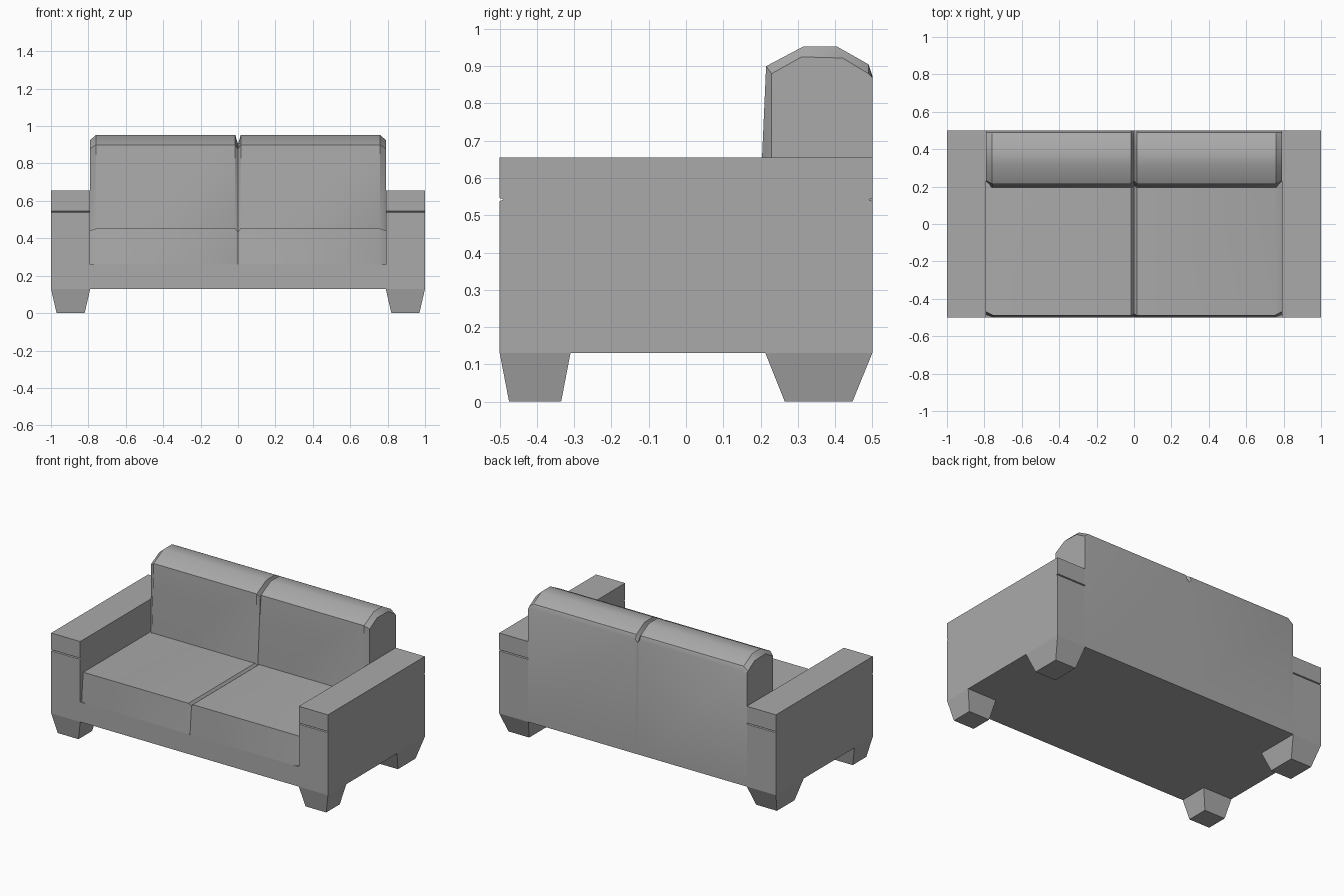
import bpy
import bmesh

cube = bpy.data.objects.get("Cube")
if cube:
    bpy.data.objects.remove(cube, do_unlink=True)

# Single upholstery colour
GREY = (0.4, 0.4, 0.4, 1.0)
fabric = bpy.data.materials.new("grey_fabric")
fabric.use_nodes = True
fabric.diffuse_color = GREY
fabric.node_tree.nodes["Principled BSDF"].inputs["Base Color"].default_value = GREY


def loft(name, sections, mirror=False):
    """Skin a list of equal-length point loops and cap both ends."""
    bm = bmesh.new()
    rings = [[bm.verts.new(p) for p in s] for s in sections]
    for a, b in zip(rings, rings[1:]):
        for i in range(len(a)):
            j = (i + 1) % len(a)
            bm.faces.new((a[i], a[j], b[j], b[i]))
    bm.faces.new(rings[0])
    bm.faces.new(rings[-1])
    bmesh.ops.recalc_face_normals(bm, faces=bm.faces)
    mesh = bpy.data.meshes.new(name)
    bm.to_mesh(mesh)
    bm.free()
    mesh.materials.append(fabric)
    obj = bpy.data.objects.new(name, mesh)
    bpy.context.collection.objects.link(obj)
    if mirror:
        obj.modifiers.new("Mirror", 'MIRROR')
    bpy.ops.object.select_all(action='DESELECT')
    obj.select_set(True)
    bpy.context.view_layer.objects.active = obj
    bpy.ops.object.shade_smooth_by_angle()
    return obj


def at_x(x, profile):
    return [(x, y, z) for y, z in profile]


def rect(x0, x1, y0, y1, z):
    return [(x0, y0, z), (x1, y0, z), (x1, y1, z), (x0, y1, z)]


def cushion_pair(name, full, end, seam, shoulder):
    """Two joined cushions: inset outer ends and a pinched centre seam."""
    loft(name, [at_x(-INNER, end), at_x(-shoulder, full), at_x(-0.015, full),
                at_x(0, seam),
                at_x(0.015, full), at_x(shoulder, full), at_x(INNER, end)])


INNER = 0.79    # inside face of the arms
FLOOR = 0.13    # underside of the body

# Base rail under the seat
loft("base", [rect(-INNER, INNER, -0.5, 0.2, FLOOR),
              rect(-INNER, INNER, -0.5, 0.2, 0.26)])

# Seat cushions
cushion_pair(
    "seat_cushions",
    [(-0.5, 0.26), (-0.49, 0.455), (0.25, 0.455), (0.25, 0.26)],
    [(-0.485, 0.26), (-0.47, 0.442), (0.25, 0.442), (0.25, 0.26)],
    [(-0.495, 0.26), (-0.48, 0.435), (0.25, 0.435), (0.25, 0.26)],
    0.75)

# Backrest with a rounded top
cushion_pair(
    "backrest",
    [(0.2, FLOOR), (0.195, 0.45), (0.215, 0.9), (0.315, 0.953), (0.405, 0.953),
     (0.49, 0.905), (0.5, 0.875), (0.5, FLOOR)],
    [(0.2, FLOOR), (0.228, 0.45), (0.23, 0.88), (0.31, 0.925), (0.42, 0.922),
     (0.49, 0.88), (0.5, 0.87), (0.5, FLOOR)],
    [(0.2, FLOOR), (0.205, 0.45), (0.23, 0.875), (0.315, 0.904), (0.405, 0.904),
     (0.48, 0.88), (0.5, 0.86), (0.5, FLOOR)],
    0.76)

# Arms with a thin groove front and back below the top pad
half = [(-0.5, FLOOR), (-0.5, 0.538), (-0.49, 0.542), (-0.5, 0.546), (-0.5, 0.655)]
arm = half + [(-y, z) for y, z in reversed(half)]
loft("arms", [at_x(INNER, arm), at_x(1.0, arm)], mirror=True)

# Tapered feet
for name, top, bottom in (("front_feet", (-0.5, -0.31), (-0.475, -0.335)),
                          ("back_feet", (0.213, 0.5), (0.265, 0.447))):
    loft(name, [rect(0.82, 0.97, *bottom, 0), rect(INNER, 1.0, *top, FLOOR)], mirror=True)
